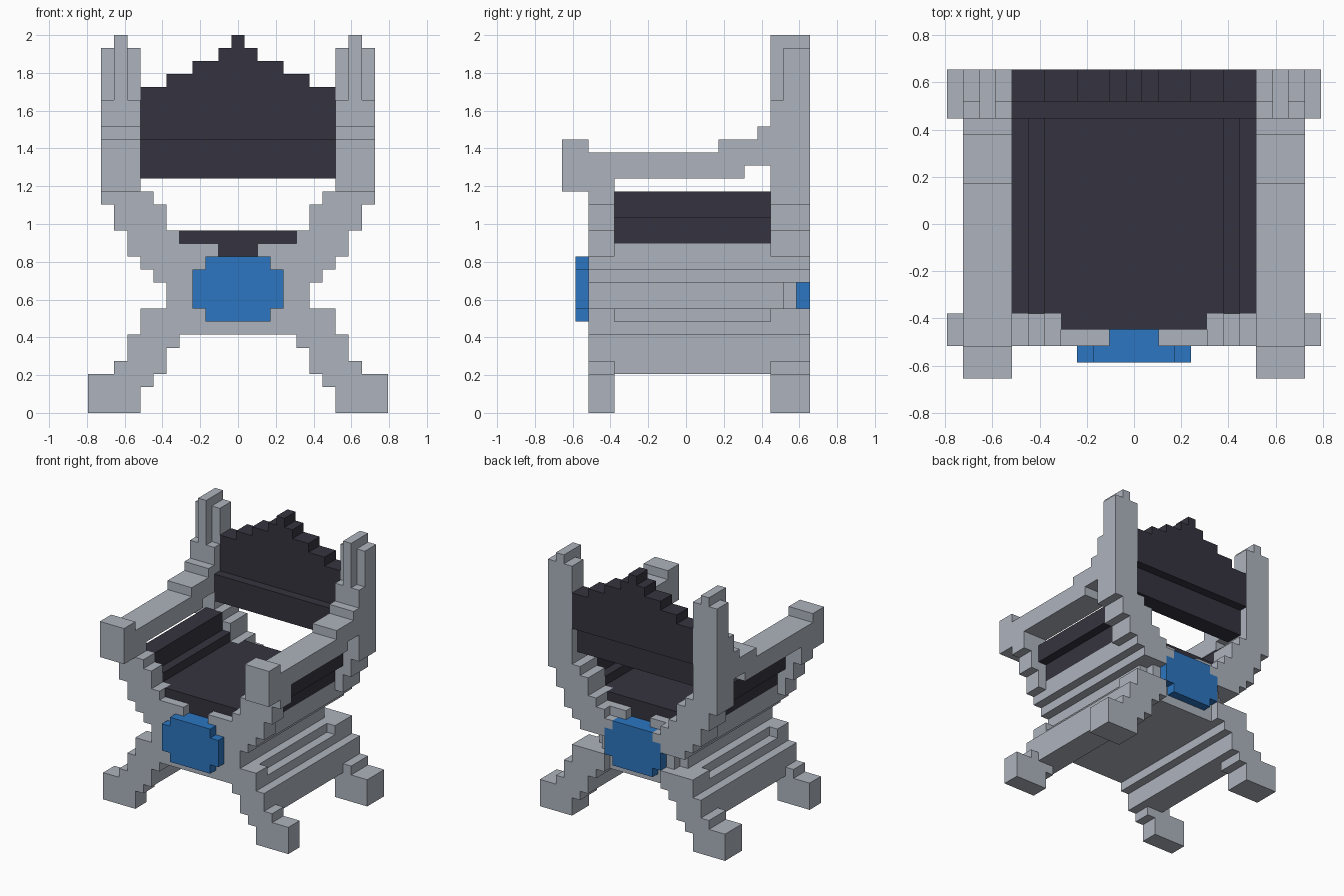
import bpy, bmesh

cube = bpy.data.objects.get("Cube")
if cube:
    bpy.data.objects.remove(cube, do_unlink=True)

U = 2 / 29  # size of one block


def material(name, rgb):
    m = bpy.data.materials.new(name)
    m.use_nodes = True
    m.diffuse_color = (*rgb, 1)
    bsdf = next(n for n in m.node_tree.nodes if n.type == 'BSDF_PRINCIPLED')
    bsdf.inputs["Base Color"].default_value = (*rgb, 1)
    return m


STONE = material("pale grey stone", (0.423, 0.456, 0.515))
CLOTH = material("dark cushion", (0.036, 0.034, 0.050))
BLUE = material("blue emblem", (0.025, 0.181, 0.533))


def extrude(name, outline, to_point, a, b, mat):
    """Extrude a 2D outline from a to b, then mirror it across x = 0."""
    pts = [p for i, p in enumerate(outline) if p != outline[i - 1]]
    bm = bmesh.new()
    rings = [[bm.verts.new(to_point(p, d)) for p in pts] for d in (a, b)]
    bm.faces.new(rings[0])
    bm.faces.new(rings[1][::-1])
    for i in range(len(pts)):
        bm.faces.new((rings[0][i - 1], rings[1][i - 1], rings[1][i], rings[0][i]))
    bmesh.ops.recalc_face_normals(bm, faces=bm.faces[:])
    # open the seam on the mirror plane
    seam = [f for f in bm.faces if all(abs(v.co.x) < 1e-5 for v in f.verts)]
    bmesh.ops.delete(bm, geom=seam, context='FACES_ONLY')
    me = bpy.data.meshes.new(name)
    bm.to_mesh(me)
    bm.free()
    me.materials.append(mat)
    ob = bpy.data.objects.new(name, me)
    bpy.context.collection.objects.link(ob)
    ob.modifiers.new("Mirror", 'MIRROR')
    return ob


def stepped(name, z, rows, y0, y1, mat):
    """Stepped half profile; each row is (top height, inner x, outer x)."""
    outer, inner = [], []
    for top, i, o in rows:
        outer += [(o, z), (o, top)]
        inner += [(i, z), (i, top)]
        z = top
    return extrude(name, outer + inner[::-1],
                   lambda p, d: (p[0] * U, d * U, p[1] * U), y0, y1, mat)


# Crossed legs and rising arms shared by the front and back frames
legs = [(2, 7.5, 11.5), (3, 6.5, 11.5), (4, 5.5, 9.5), (5, 5.5, 8.5), (6, 4.5, 8.5)]
waist = [(8, 0, 7.5), (10, 0, 5.5), (11, 0, 6.5), (12, 1.5, 7.5), (13, 1.5, 8.5)]
arms = [(14, 4.5, 8.5), (16, 5.5, 9.5), (17, 6.5, 10.5)]
finial = [(29, 8.5, 9.5)]

stepped("front_frame", 0, legs + waist + arms + [(18, 7.5, 10.5)], -7.5, -5.5, STONE)

# Back frame in three layers, thinning behind the emblem
stepped("back_frame_inner", 0, legs + waist + arms + [(24, 7.5, 10.5)] + finial,
        6.5, 7.5, STONE)
narrow = [(8, 0, 7.5), (10, 0, 4.5), (11, 0, 6.5), (12, 1.5, 7.5), (13, 1.5, 8.5)]
stepped("back_frame_middle", 0, legs + narrow + arms + [(28, 7.5, 10.5)] + finial,
        7.5, 8.5, STONE)
stepped("back_leg_outer", 0, legs + [(8, 3.5, 7.5)], 8.5, 9.5, STONE)
stepped("back_post_outer", 10,
        [(11, 3.5, 6.5), (12, 2.5, 7.5), (13, 3.5, 8.5)] + arms + [(28, 7.5, 10.5)] + finial,
        8.5, 9.5, STONE)

# Crossed body running between the two frames
stepped("seat_base", 3,
        [(5, 5.5, 8.5), (6, 4.5, 8.5), (7, 0, 7.5), (8, 0, 6.5), (10, 0, 5.5),
         (11, 0, 6.5), (12, 0, 7.5), (13, 1.5, 7.5)], -5.5, 6.5, STONE)

# Armrests with raised front ends, stepping up to the back posts
extrude("armrests",
        [(-9.5, 17), (-7.5, 17), (-7.5, 18), (4.5, 18), (4.5, 19), (6.5, 19), (6.5, 22),
         (5.5, 22), (5.5, 21), (2.5, 21), (2.5, 20), (-7.5, 20), (-7.5, 21), (-9.5, 21)],
        lambda p, d: (d * U, p[0] * U, p[1] * U), 7.5, 10.5, STONE)

# Seat cushion and side cushions
stepped("seat_cushion", 12, [(13, 0, 1.5), (14, 0, 4.5)], -6.5, 7.5, CLOTH)
stepped("side_cushions", 13, [(14, 4.5, 7.5), (15, 5.5, 7.5), (17, 6.5, 8.5)],
        -5.5, 6.5, CLOTH)

# Backrest: lower band set forward, upper panel with a stepped crest
stepped("backrest_lower", 18, [(21, 0, 7.5)], 6.5, 8.5, CLOTH)
stepped("backrest_upper", 21,
        [(25, 0, 7.5), (26, 0, 5.5), (27, 0, 3.5), (28, 0, 1.5), (29, 0, 0.5)],
        7.5, 9.5, CLOTH)

# Emblems on the front and back crossings
emblem = [(8, 0, 2.5), (11, 0, 3.5), (12, 0, 2.5)]
stepped("front_emblem", 7, emblem, -8.5, -7.5, BLUE)
stepped("back_emblem", 7, emblem, 8.5, 9.5, BLUE)
stepped("front_emblem_core", 11, [(12, 0, 1.5)], -7.5, -5.5, BLUE)
stepped("back_emblem_core", 11, [(12, 0, 1.5)], 6.5, 8.5, BLUE)
